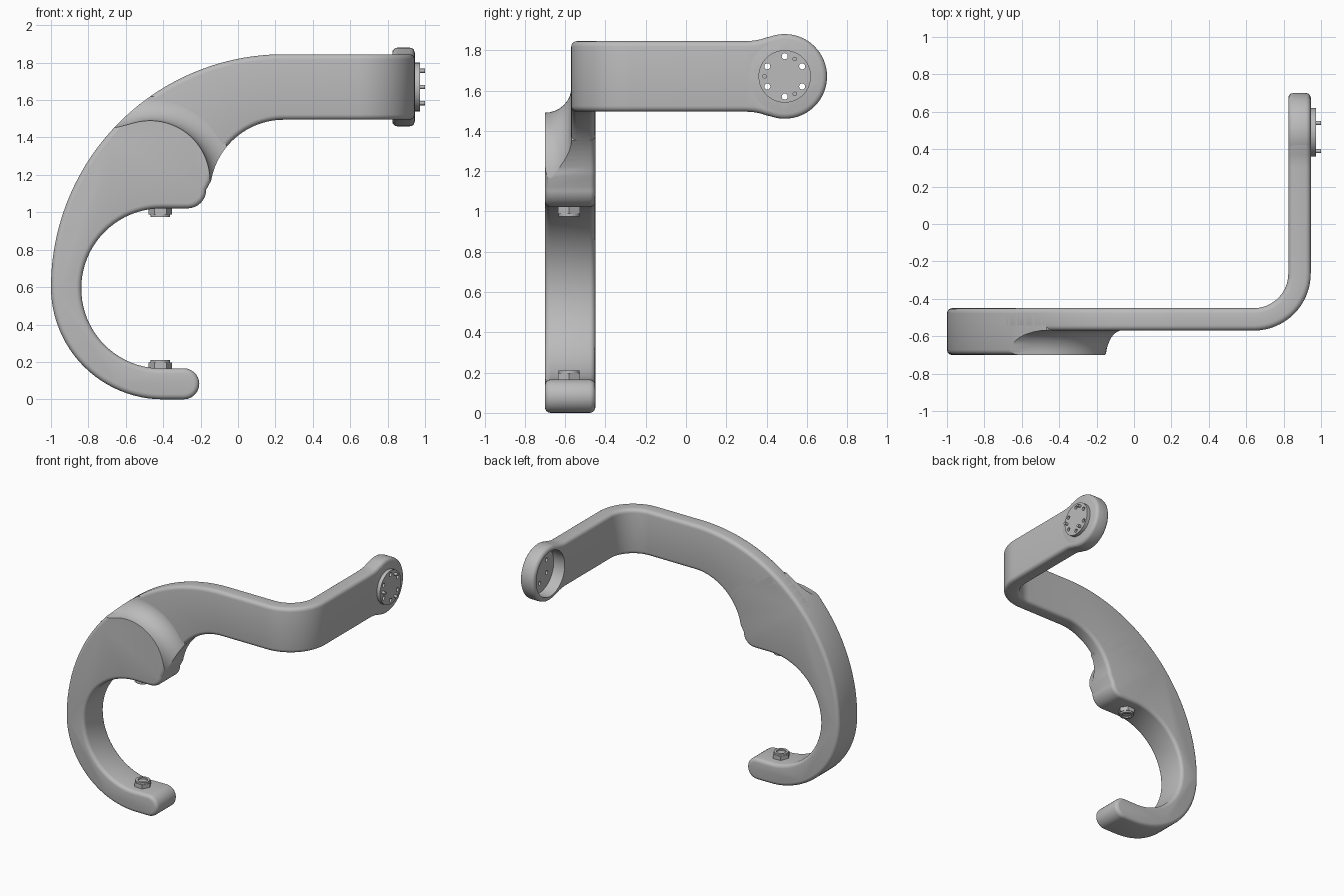
import bpy, bmesh
from math import sin, cos, pi, radians
from mathutils import Vector

old = bpy.data.objects.get("Cube")
if old:
    bpy.data.objects.remove(old)

grey = bpy.data.materials.new("light_grey")
grey.use_nodes = True
grey.diffuse_color = (0.5, 0.5, 0.5, 1)
grey.node_tree.nodes["Principled BSDF"].inputs["Base Color"].default_value = (0.5, 0.5, 0.5, 1)


def loft(name, rings):
    """Bridge equal closed rings and cap both ends."""
    bm = bmesh.new()
    loops = [[bm.verts.new(p) for p in ring] for ring in rings]
    n = len(loops[0])
    for a, b in zip(loops, loops[1:]):
        for i in range(n):
            j = (i + 1) % n
            bm.faces.new((a[i], a[j], b[j], b[i]))
    bm.faces.new(loops[0])
    bm.faces.new(loops[-1])
    bmesh.ops.recalc_face_normals(bm, faces=bm.faces)
    mesh = bpy.data.meshes.new(name)
    bm.to_mesh(mesh)
    bm.free()
    mesh.materials.append(grey)
    ob = bpy.data.objects.new(name, mesh)
    bpy.context.scene.collection.objects.link(ob)
    return ob


def lathe(name, profile, centre, axis, sides=48):
    """Revolve (radius, height) points around the X or Z axis."""
    rings = []
    for r, h in profile:
        ring = []
        for i in range(sides):
            c, s = r * cos(2 * pi * i / sides), r * sin(2 * pi * i / sides)
            ring.append(Vector(centre) + Vector((h, c, s) if axis == "X" else (c, s, h)))
        rings.append(ring)
    return loft(name, rings)


def arc(cx, cz, r, start, end, steps):
    angles = [radians(start + (end - start) * i / steps) for i in range(steps + 1)]
    return [(cx + r * cos(a), cz + r * sin(a)) for a in angles]


def cut(ob, cutters):
    for c in cutters:
        c.hide_render = True
        m = ob.modifiers.new("cut", "BOOLEAN")
        m.object, m.operation, m.solver = c, "DIFFERENCE", "EXACT"


def finish(ob):
    """Bake the modifiers and smooth the rounded surfaces."""
    dg = bpy.context.evaluated_depsgraph_get()
    dg.update()
    ob_eval = ob.evaluated_get(dg)
    mesh = bpy.data.meshes.new_from_object(ob_eval)
    ob.modifiers.clear()
    ob.data = mesh
    bpy.ops.object.select_all(action="DESELECT")
    ob.select_set(True)
    bpy.context.view_layer.objects.active = ob
    bpy.ops.object.shade_smooth_by_angle(angle=radians(35))


# Thick hook: an outline of arcs, extruded and rounded
FRONT, BACK = -0.7, -0.45
outline = arc(0.245, 0.6, 1.245, 90, 179, 32)
outline += arc(-0.4, 0.6, 0.6, 180, 270, 24)
outline += arc(-0.29, 0.083, 0.083, -90, 90, 14)
outline += arc(-0.41, 0.593, 0.428, 270, 90, 40)
outline += arc(-0.27, 1.121, 0.1, -90, 0, 8)
outline += arc(0.245, 1.1, 0.395, 170, 90, 20)
hook = loft("hook", [[(x, y, z) for x, z in outline] for y in (FRONT, BACK)])
bevel = hook.modifiers.new("round", "BEVEL")
bevel.width, bevel.segments, bevel.limit_method = 0.03, 4, "ANGLE"
bevel.angle_limit = radians(50)

# Flared cutter that ends the thick pad with a hollow fillet
fillet = 0.13
section = [(0, -0.9), (0, FRONT)]
for i in range(1, 9):
    t = i / 8 * pi / 2
    section.append((fillet * (1 - cos(t)), FRONT + 0.132 * sin(t)))
section += [(fillet, -0.3), (1.5, -0.3), (1.5, -0.9)]
END = 105
path = [(-0.15, 0.9, 0)]
path += [(x, z, END * i / 24) for i, (x, z) in enumerate(arc(-0.47, 1.17, 0.32, 0, END, 24))]
x, z, a = path[-1]
path.append((x - 0.5 * sin(radians(a)), z + 0.5 * cos(radians(a)), a))
pad_cutter = loft("pad_cutter", [
    [(x + d * cos(radians(a)), y, z + d * sin(radians(a))) for d, y in section]
    for x, z, a in path])
cut(hook, [pad_cutter])

# Thin arm: rounded section swept through the curve, the bend and the straight end
HALF, ROUND = 0.06, 0.028
LOW, HIGH = 1.495, 1.845
MID = (LOW + HIGH) / 2
forward = Vector((0, -1, 0))
stations = []
for (px, pz), (qx, qz) in zip(arc(0.245, 1.1, 0.395, 165, 90, 24), arc(0.245, 0.6, 1.245, 138, 90, 24)):
    stations.append((Vector((px, -0.51, pz)), Vector((qx, -0.51, qz)), forward))
for i in range(17):
    a = i / 16 * pi / 2
    out = Vector((sin(a), -cos(a), 0))
    p = Vector((0.64, -0.265, 0)) + out * 0.245
    stations.append((p + Vector((0, 0, LOW)), p + Vector((0, 0, HIGH)), out))
for y, h in ((0.3, 0.175), (0.34, 0.178), (0.37, 0.184), (0.4, 0.194), (0.43, 0.2)):
    stations.append((Vector((0.885, y, MID - h)), Vector((0.885, y, MID + h)), Vector((1, 0, 0))))


def rounded_ring(p, q, normal):
    up = (q - p).normalized()
    centre, half = (p + q) / 2, (q - p).length / 2
    ring = []
    for k, (su, sv) in enumerate(((1, 1), (-1, 1), (-1, -1), (1, -1))):
        for i in range(5):
            a = (k + i / 4) * pi / 2
            u = su * (half - ROUND) + ROUND * cos(a)
            v = sv * (HALF - ROUND) + ROUND * sin(a)
            ring.append(centre + up * u + normal * v)
    return ring


arm = loft("arm", [rounded_ring(*s) for s in stations])

# Round cup at the arm's end, open on its inner side
hub = (0, 0.49, MID)
cup = lathe("end_cup", [(0.185, 0.945), (0.198, 0.941), (0.207, 0.932), (0.21, 0.92),
                        (0.21, 0.85), (0.207, 0.838), (0.198, 0.829), (0.188, 0.825),
                        (0.175, 0.825), (0.175, 0.92)], hub, "X", 64)
cup_cutter = lathe("cup_cutter", [(0.18, 0.7), (0.18, 1.1)], hub, "X", 64)
cut(arm, [cup_cutter])

# Mounting plate with six holes and three pins
plate = lathe("mounting_plate", [(0.13, 0.94), (0.13, 0.973)], hub, "X", 64)


def around(angle):
    a = radians(angle)
    return (0, hub[1] + 0.1 * cos(a), hub[2] + 0.1 * sin(a))


hole_cutters = [lathe("hole_cutter", [(0.015, 0.8), (0.015, 1.1)], around(30 + 60 * i), "X", 20)
                for i in range(6)]
cut(cup, hole_cutters)
cut(plate, hole_cutters)
pins = [lathe("pin", [(0.011, 0.95), (0.011, 1.0)], around(60 + 120 * i), "X", 16)
        for i in range(3)]

# Facing contact studs: a hexagonal base carrying a hollow ring
studs = []
for name, z, s in (("lower_stud", 0.155, 1), ("upper_stud", 1.03, -1)):
    centre = (-0.415, -0.58, z)
    studs.append(lathe(name + "_base", [(0.063, 0), (0.063, s * 0.042)], centre, "Z", 6))
    studs.append(lathe(name + "_ring", [(0.052, 0), (0.052, s * 0.055), (0.034, s * 0.055),
                                        (0.034, s * 0.044)], centre, "Z", 32))

for ob in [hook, arm, cup, plate] + pins + studs:
    finish(ob)
for c in [pad_cutter, cup_cutter] + hole_cutters:
    bpy.data.objects.remove(c)
